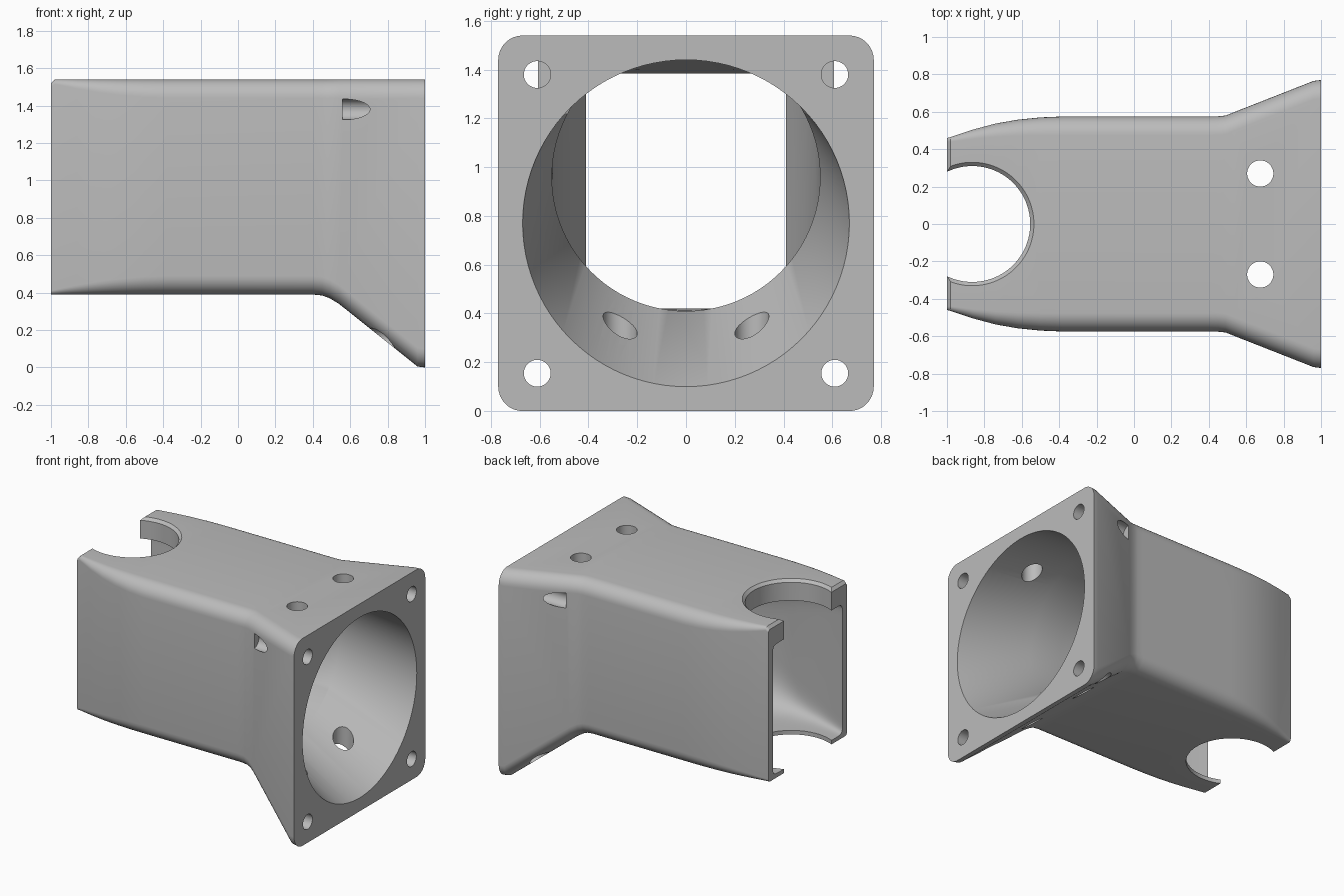
import bpy, bmesh
from math import sin, cos, pi, copysign, radians
from mathutils import Matrix

old = bpy.data.objects.get("Cube")
if old:
    bpy.data.objects.remove(old)

grey = bpy.data.materials.new("plain grey")
grey.use_nodes = True
grey.diffuse_color = (0.5, 0.5, 0.5, 1)
grey.node_tree.nodes["Principled BSDF"].inputs["Base Color"].default_value = (0.5, 0.5, 0.5, 1)


def make_object(name, bm):
    bmesh.ops.recalc_face_normals(bm, faces=bm.faces)
    mesh = bpy.data.meshes.new(name)
    bm.to_mesh(mesh)
    bm.free()
    mesh.materials.append(grey)
    obj = bpy.data.objects.new(name, mesh)
    bpy.context.collection.objects.link(obj)
    return obj


def loft(name, rings):
    bm = bmesh.new()
    loops = [[bm.verts.new(p) for p in ring] for ring in rings]
    n = len(loops[0])
    for a, b in zip(loops, loops[1:]):
        for i in range(n):
            j = (i + 1) % n
            bm.faces.new((a[i], a[j], b[j], b[i]))
    bm.faces.new(loops[0])
    bm.faces.new(loops[-1])
    return make_object(name, bm)


def rounded_ring(x, half, low, high, r, steps=8):
    ring = []
    corners = ((1, 1), (-1, 1), (-1, -1), (1, -1))
    for k, (sy, sz) in enumerate(corners):
        cy = sy * (half - r)
        cz = high - r if sz > 0 else low + r
        for i in range(steps + 1):
            a = (k + i / steps) * pi / 2
            ring.append((x, cy + r * cos(a), cz + r * sin(a)))
    return ring


def oval_ring(x, half, low, high, power, n=96):
    # power 2 is a circle, higher powers approach a rectangle
    def f(v):
        return copysign(abs(v) ** (2 / power), v)
    mid, tall = (low + high) / 2, (high - low) / 2
    return [(x, half * f(cos(t)), mid + tall * f(sin(t)))
            for t in (2 * pi * i / n for i in range(n))]


def rod(name, a, b, r1, r2, axis, n=48):
    # rod along x or z from a to b = a + length
    bm = bmesh.new()
    bmesh.ops.create_cone(bm, cap_ends=True, segments=n, radius1=r1, radius2=r2, depth=b)
    bmesh.ops.translate(bm, verts=bm.verts, vec=(0, 0, b / 2))
    if axis == "X":
        bmesh.ops.rotate(bm, verts=bm.verts, matrix=Matrix.Rotation(pi / 2, 3, "Y"))
    bmesh.ops.translate(bm, verts=bm.verts, vec=a)
    return make_object(name, bm)


# Outer shell: square flange flaring out of a box duct
TOP = 1.54
shell = loft("duct_housing", [rounded_ring(*s) for s in (
    (1, .77, 0, TOP, .1), (.96, .765, .005, TOP, .1), (.54, .6, .34, TOP, .1),
    (.49, .58, .37, TOP, .1), (.45, .576, .385, TOP, .1), (.4, .575, .39, TOP, .1),
    (-.38, .575, .39, TOP, .1), (-.5, .57, .39, TOP, .095), (-.62, .558, .39, TOP, .085),
    (-.74, .537, .39, TOP, .07), (-.86, .505, .39, TOP, .05),
    (-.98, .465, .39, TOP, .025), (-1, .46, .39, TOP - .02, .02))])

# Round intake funnel blending into a rectangular outlet
cutters = [loft("cavity_cutter", [oval_ring(*s) for s in (
    (1.05, .67, .1, 1.44, 2), (1, .67, .1, 1.44, 2), (.45, .55, .41, 1.51, 2),
    (.2, .549, .412, 1.48, 2.4), (-.1, .547, .414, 1.44, 3.2), (-.4, .543, .418, 1.4, 5),
    (-.55, .53, .42, 1.385, 8), (-.75, .49, .42, 1.385, 12), (-.9, .445, .42, 1.385, 18),
    (-1, .41, .42, 1.385, 24), (-1.05, .41, .42, 1.385, 24))])]

# Round notch at the outlet with a chamfered upper rim
cutters.append(rod("notch_cutter", (-.865, 0, -.1), 2, .31, .31, "Z", 96))
cutters.append(rod("notch_chamfer_cutter", (-.865, 0, TOP - .025), .05, .305, .355, "Z", 96))

# Screw holes in the flange and driver holes through top and bottom
for side in (-1, 1):
    cutters.append(rod("lower_screw_cutter", (.4, side * .61, .155), .8, .055, .055, "X"))
    cutters.append(rod("upper_screw_cutter", (.56, side * .61, 1.38), .6, .055, .055, "X"))
    cutters.append(rod("driver_hole_cutter", (.675, side * .27, -.2), 2, .07, .07, "Z"))

bpy.context.view_layer.objects.active = shell
for cutter in cutters:
    cutter.hide_render = True
    mod = shell.modifiers.new("cut", "BOOLEAN")
    mod.operation = "DIFFERENCE"
    mod.solver = "EXACT"
    mod.object = cutter
    bpy.ops.object.modifier_apply(modifier=mod.name)
for cutter in cutters:
    bpy.data.objects.remove(cutter)

# Smooth the rounded walls and keep cut edges crisp
bpy.ops.object.select_all(action="DESELECT")
shell.select_set(True)
bpy.ops.object.shade_smooth_by_angle(angle=radians(30))
